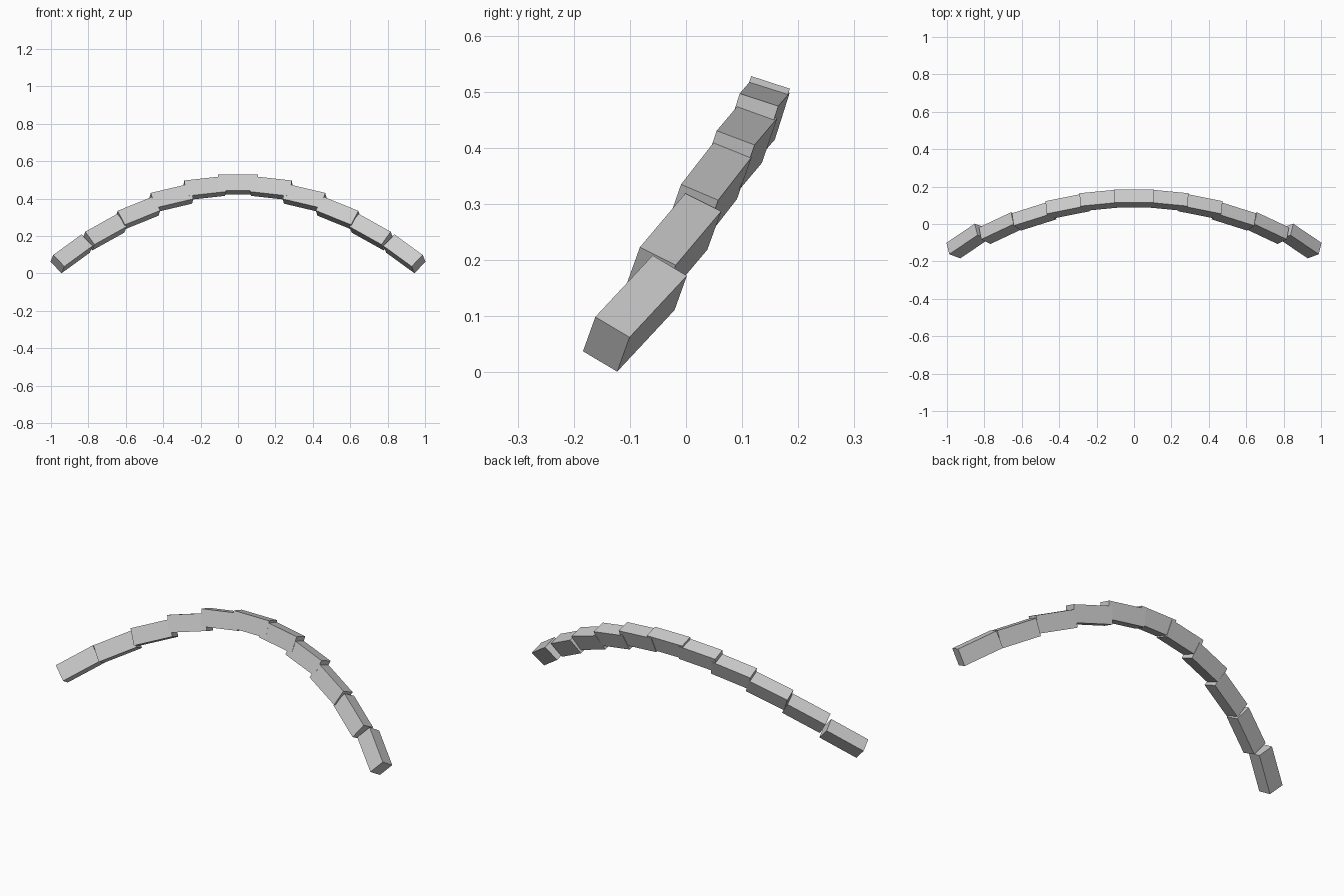
import bpy
import bmesh
from mathutils import Matrix, Vector

default_cube = bpy.data.objects.get("Cube")
if default_cube:
    bpy.data.objects.remove(default_cube, do_unlink=True)

GREY = (0.6, 0.6, 0.6, 1.0)
LENGTH, WIDTH, HEIGHT = 0.213, 0.0725, 0.088
SPACING = 0.178

stone = bpy.data.materials.new("plain_grey")
stone.use_nodes = True
stone.diffuse_color = GREY
stone.node_tree.nodes["Principled BSDF"].inputs["Base Color"].default_value = GREY


def add_block(name, centre, along, across, side):
    """Box whose length follows `along` and whose width leans towards `across`."""
    along = along.normalized()
    across = (across - along * across.dot(along)).normalized()
    up = across.cross(along)
    frame = Matrix((along * LENGTH, across * WIDTH, up * HEIGHT)).transposed().to_4x4()
    frame = Matrix.Translation(centre) @ frame
    mirror = Matrix.Diagonal((side, 1, 1, 1))

    bm = bmesh.new()
    bmesh.ops.create_cube(bm, size=1, matrix=mirror @ frame)
    bmesh.ops.recalc_face_normals(bm, faces=bm.faces)
    mesh = bpy.data.meshes.new(name)
    bm.to_mesh(mesh)
    bm.free()
    mesh.materials.append(stone)
    bpy.context.collection.objects.link(bpy.data.objects.new(name, mesh))


# Half arch from crown to foot: centre (y, z), rise of the block (y, z), width lean (y, z)
HALF_ARCH = [
    ((0.137, 0.475), (0.0, 0.0), (0.95, -0.31)),
    ((0.127, 0.456), (0.095, 0.11), (0.95, -0.31)),
    ((0.095, 0.402), (0.19, 0.225), (0.93, -0.35)),
    ((0.041, 0.322), (0.28, 0.36), (0.92, -0.39)),
    ((-0.022, 0.221), (0.38, 0.45), (0.88, -0.44)),
    ((-0.091, 0.105), (0.48, 0.515), (0.84, -0.5)),
]

for step, (place, rise, lean) in enumerate(HALF_ARCH):
    centre = Vector((step * SPACING, *place))
    run = (1 - rise[0] ** 2 - rise[1] ** 2) ** 0.5
    along = Vector((-run, *rise))
    # Sideways lean is chosen square to the block's length
    across = Vector(((rise[0] * lean[0] + rise[1] * lean[1]) / run, *lean))
    if step == 0:
        add_block("crown_block", centre, along, across, 1)
    else:
        add_block(f"left_block_{step}", centre, along, across, 1)
        add_block(f"right_block_{step}", centre, along, across, -1)
